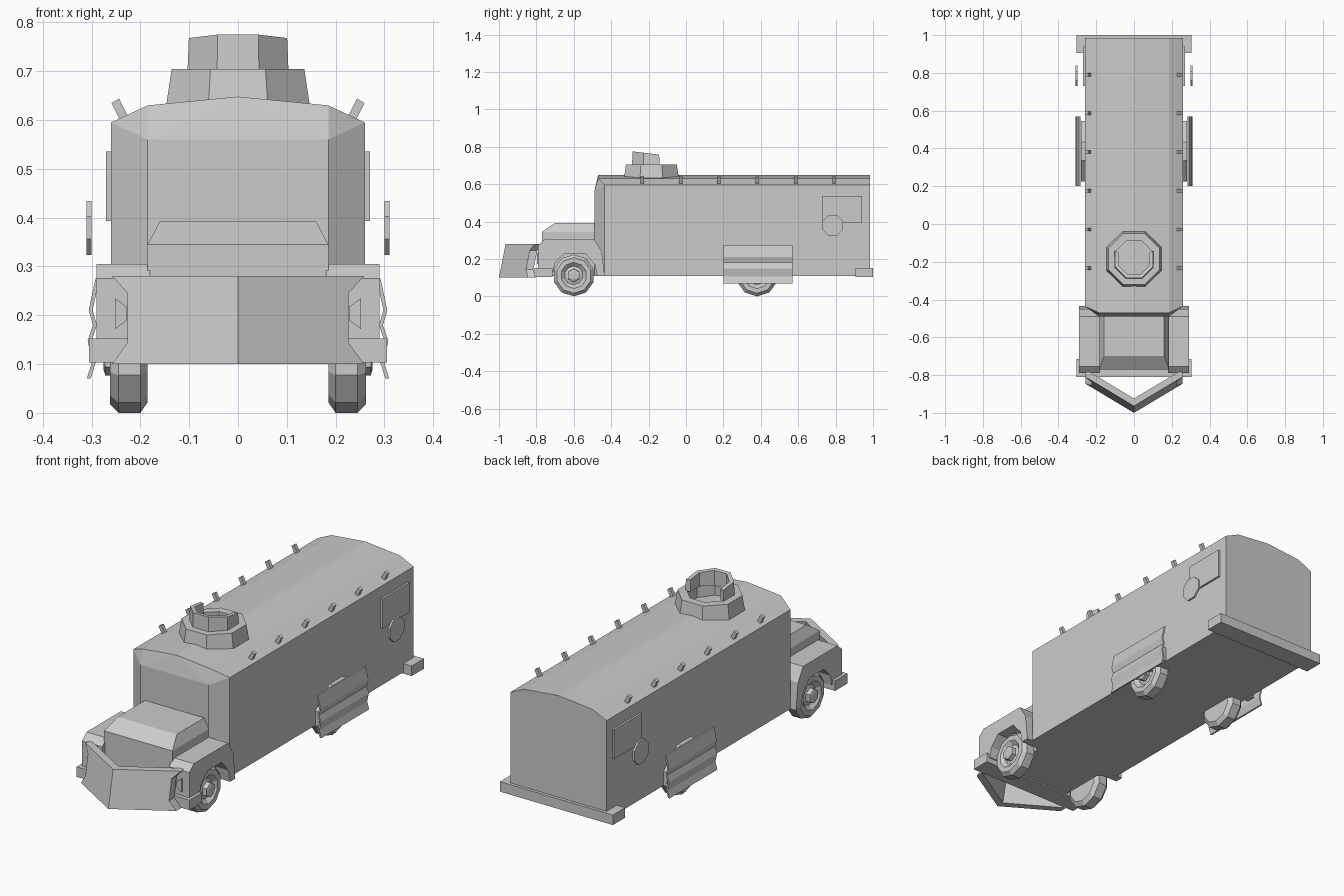
import bpy, bmesh, math
from mathutils import Matrix

if "Cube" in bpy.data.objects:
    bpy.data.objects.remove(bpy.data.objects["Cube"])


def finish(bm, name):
    bmesh.ops.recalc_face_normals(bm, faces=bm.faces)
    me = bpy.data.meshes.new(name)
    bm.to_mesh(me)
    bm.free()
    ob = bpy.data.objects.new(name, me)
    bpy.context.collection.objects.link(ob)
    return ob


def mirror(ob):
    # evaluated about the world centre plane, as all meshes are in world space
    m = ob.modifiers.new("mirror", 'MIRROR')
    m.use_mirror_merge = False
    return ob


def box(name, x, y, z):
    bm = bmesh.new()
    size = (x[1] - x[0], y[1] - y[0], z[1] - z[0])
    mid = (sum(x) / 2, sum(y) / 2, sum(z) / 2)
    bmesh.ops.create_cube(bm, size=1, matrix=Matrix.Translation(mid) @ Matrix.Diagonal((*size, 1)))
    return finish(bm, name)


def hull(name, half):
    # convex solid from points on the +x half
    bm = bmesh.new()
    for x, y, z in half:
        for s in ((1, -1) if x else (1,)):
            bm.verts.new((s * x, y, z))
    bmesh.ops.convex_hull(bm, input=bm.verts)
    bmesh.ops.dissolve_limit(bm, angle_limit=0.01, verts=bm.verts, edges=bm.edges)
    return finish(bm, name)


def prism(name, pts, vec):
    # extrude a closed 3D outline
    bm = bmesh.new()
    f = bm.faces.new([bm.verts.new(p) for p in pts])
    r = bmesh.ops.extrude_face_region(bm, geom=[f], use_keep_orig=True)
    bmesh.ops.translate(bm, vec=vec, verts=[v for v in r["geom"] if isinstance(v, bmesh.types.BMVert)])
    return finish(bm, name)


def rings(name, prof, n, place, closed, count=None, phase=0.0):
    # sweep an (offset, radius) section round an n-gon; count limits the panels
    bm = bmesh.new()
    steps = n if count is None else count + 1
    grid = []
    for i in range(steps):
        a = phase + i * 2 * math.pi / n
        grid.append([bm.verts.new(place(a, o, r)) for o, r in prof])
    m = len(prof)
    for i in range(n if count is None else count):
        p, q = grid[i], grid[(i + 1) % steps]
        for j in range(m if closed else m - 1):
            k = (j + 1) % m
            bm.faces.new((p[j], p[k], q[k], q[j]))
    if not closed:
        for j in (0, m - 1):
            bm.faces.new([g[j] for g in grid])
    elif count is not None:
        bm.faces.new(grid[0])
        bm.faces.new(grid[-1])
    return finish(bm, name)


# Armoured body with chamfered nose
body = [(0.26, 0.985, 0.11), (0.26, 0.985, 0.595), (0.185, 0.985, 0.63), (0, 0.985, 0.648),
        (0.26, -0.435, 0.11), (0.26, -0.435, 0.595), (0.185, -0.47, 0.63), (0, -0.47, 0.648),
        (0.185, -0.49, 0.11), (0.185, -0.49, 0.56)]
hull("bus_body", body)

# Hood
hull("hood", [(0.185, y, z) for y in (-0.77, -0.48) for z in (0.11, 0.345)]
     + [(0.16, -0.70, 0.393), (0.16, -0.48, 0.393)])

# Front fenders
fender = [(-0.79, 0.13), (-0.79, 0.275), (-0.755, 0.305), (-0.49, 0.305), (-0.45, 0.24), (-0.435, 0.11),
          (-0.475, 0.11), (-0.487, 0.17), (-0.54, 0.23), (-0.65, 0.23), (-0.70, 0.18), (-0.71, 0.13)]
mirror(prism("front_fender", [(0.18, y, z) for y, z in fender], (0.11, 0, 0)))

# Bumpers
box("front_bumper", (-0.305, 0.305), (-0.81, -0.715), (0.103, 0.152))
box("rear_bumper", (-0.305, 0.305), (0.905, 1.0), (0.103, 0.152))

# V plow: each blade leans back and has a cut-away outer end
blade = [(0, 0.10), (0.258, 0.10), (0.226, 0.145), (0.226, 0.245), (0.258, 0.28), (0, 0.28)]
mirror(prism("plow_blade", [(x, -1.0 + 0.6 * x + (z - 0.10) * 0.2, z) for x, z in blade], (0, 0.04, 0)))

# Headlights
light = [(0.252, 0.172), (0.252, 0.235), (0.227, 0.217), (0.227, 0.19)]
mirror(prism("headlight", [(x, -0.797, z) for x, z in light], (0, 0.02, 0)))

# Wheels: ten-sided tyre with dished rim and hub
wheel = [(0.185, 0.09), (0.2, 0.112), (0.245, 0.112), (0.262, 0.095), (0.262, 0.07),
         (0.245, 0.05), (0.25, 0.035)]
hub = [(0.235, 0.037), (0.272, 0.035), (0.276, 0.022)]
for label, wy in (("front", -0.6), ("rear", 0.38)):
    def axle(a, o, r, wy=wy):
        return (o, wy + r * math.sin(a), 0.112 - r * math.cos(a))
    mirror(rings(label + "_wheel", wheel, 10, axle, False))
    mirror(rings(label + "_hub", hub, 6, axle, False))

# Corrugated rear wheel guards with their backing arch
wave = [(0.284, 0.275), (0.298, 0.21), (0.289, 0.18), (0.3, 0.148), (0.291, 0.105), (0.302, 0.07)]
outline = [(x, 0.2, z) for x, z in wave] + [(x + 0.008, 0.2, z) for x, z in reversed(wave)]
mirror(prism("rear_wheel_guard", outline, (0, 0.37, 0)))
arch = [(0.225, 0.11), (0.225, 0.18), (0.335, 0.27), (0.435, 0.27), (0.545, 0.18), (0.545, 0.11),
        (0.50, 0.11), (0.49, 0.17), (0.43, 0.225), (0.33, 0.225), (0.27, 0.17), (0.26, 0.11)]
mirror(prism("rear_fender", [(0.255, y, z) for y, z in arch], (0.025, 0, 0)))

# Side hatch plates and octagonal discs
mirror(box("side_hatch", (0.255, 0.27), (0.73, 0.94), (0.393, 0.536)))
mirror(rings("side_disc", [(0.3, 0.06), (0.31, 0.06)], 8,
             lambda a, o, r: (o, 0.785 + r * math.cos(a), 0.379 + r * math.sin(a)), False,
             phase=math.pi / 8))

# Slanted roof pegs
for i in range(6):
    y = -0.243 + i * 0.205
    peg = [(0.225, 0.607), (0.241, 0.598), (0.259, 0.635), (0.244, 0.644)]
    mirror(prism("roof_peg", [(x, y, z) for x, z in peg], (0, 0.018, 0)))


# Gun turret: octagonal base ring and a forward shield
def up(a, o, r):
    return (r * math.cos(a), -0.185 + r * math.sin(a), o)


rings("turret_base", [(0.625, 0.16), (0.705, 0.147), (0.705, 0.105), (0.625, 0.105)], 8, up, True,
      phase=math.pi / 8)
shield = rings("turret_shield", [(0.70, 0.112), (0.775, 0.109), (0.775, 0.088), (0.70, 0.088)], 8, up,
               True, count=5, phase=math.radians(157.5))
for v in shield.data.vertices:
    if v.co.z > 0.74:
        v.co.z -= 0.12 * max(0, v.co.y + 0.285)
